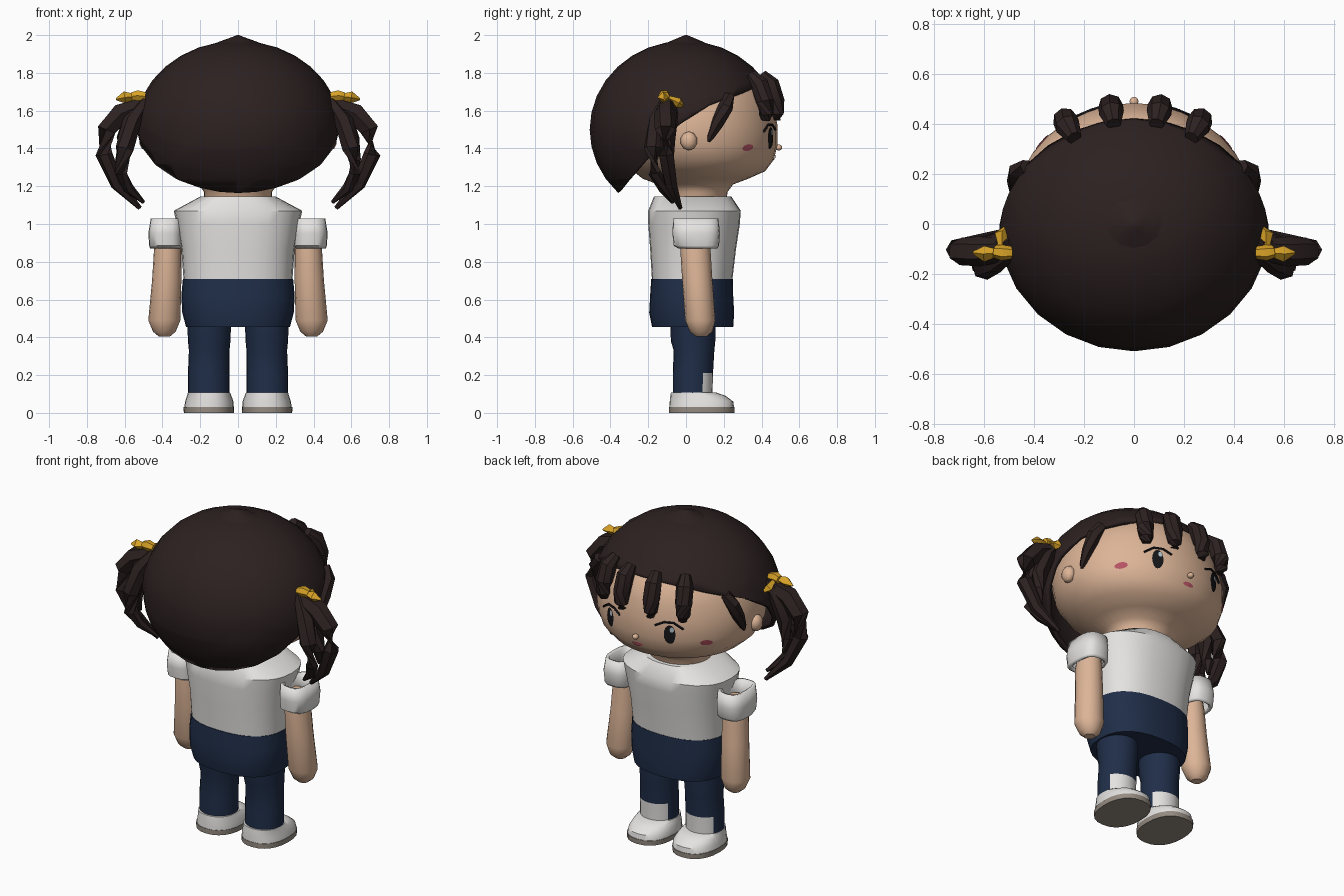
import bpy, bmesh, math
from mathutils import Vector, Matrix
from mathutils.bvhtree import BVHTree

if "Cube" in bpy.data.objects:
    bpy.data.objects.remove(bpy.data.objects["Cube"])


def material(name, *rgb):
    mat = bpy.data.materials.new(name)
    mat.use_nodes = True
    mat.diffuse_color = (*rgb, 1)
    shader = mat.node_tree.nodes["Principled BSDF"]
    shader.inputs["Base Color"].default_value = (*rgb, 1)
    shader.inputs["Roughness"].default_value = 0.8
    return mat


HAIR = material("dark brown hair", .026, .015, .015)
SKIN = material("skin", .72, .46, .31)
WHITE = material("white cloth", .78, .77, .75)
NAVY = material("navy cloth", .014, .027, .065)
YELLOW = material("yellow ribbon", .68, .36, .02)
PINK = material("pink", .48, .09, .13)
SOLE = material("grey brown sole", .3, .26, .22)
BLACK = material("black", .008, .008, .01)
SHINE = material("pale blue shine", .45, .55, .6)


def finish(name, bm, *mats, angle=40):
    bmesh.ops.recalc_face_normals(bm, faces=bm.faces)
    mesh = bpy.data.meshes.new(name)
    bm.to_mesh(mesh)
    bm.free()
    for mat in mats:
        mesh.materials.append(mat)
    obj = bpy.data.objects.new(name, mesh)
    bpy.context.collection.objects.link(obj)
    bpy.ops.object.select_all(action="DESELECT")
    obj.select_set(True)
    bpy.context.view_layer.objects.active = obj
    bpy.ops.object.shade_smooth_by_angle(angle=math.radians(angle))
    return obj


def skin_rings(bm, rings, caps=True):
    """Join successive vertex rings with quads."""
    for low, high in zip(rings, rings[1:]):
        for i in range(len(low)):
            j = (i + 1) % len(low)
            bm.faces.new((low[i], low[j], high[j], high[i]))
    if caps:
        bm.faces.new(rings[0])
        bm.faces.new(rings[-1])


def loft(spans, side=1, sides=20, power=2, caps=True):
    """Stack rounded sections given as z, x from, x to, y from, y to."""
    bm = bmesh.new()
    rings = []
    for z, x0, x1, y0, y1 in spans:
        ring = []
        for i in range(sides):
            a = math.tau * i / sides
            c, s = math.cos(a), math.sin(a)
            c = math.copysign(abs(c) ** (2 / power), c)
            s = math.copysign(abs(s) ** (2 / power), s)
            x = (x0 + x1 + (x1 - x0) * c) / 2
            y = (y0 + y1 + (y1 - y0) * s) / 2
            ring.append(bm.verts.new((side * x, y, z)))
        rings.append(ring)
    skin_rings(bm, rings, caps)
    return bm


def lock(name, mat, points, side=1, sides=6):
    """Faceted tapering strand through points x, y, z, radius."""
    bm = bmesh.new()
    centres = [Vector((side * p[0], p[1], p[2])) for p in points]
    rings = []
    for i, c in enumerate(centres):
        along = centres[min(i + 1, len(centres) - 1)] - centres[max(i - 1, 0)]
        turn = along.to_track_quat("Z", "Y")
        rings.append([bm.verts.new(c + turn @ Vector((
            points[i][3] * math.cos(math.tau * k / sides),
            points[i][3] * math.sin(math.tau * k / sides), 0))) for k in range(sides)])
    skin_rings(bm, rings)
    return finish(name, bm, mat, angle=35)


def ball(name, mat, centre, size, segments=12):
    bm = bmesh.new()
    bmesh.ops.create_uvsphere(bm, u_segments=segments, v_segments=segments // 2, radius=1)
    bm.transform(Matrix.Translation(centre) @ Matrix.Diagonal((*size, 1)))
    return finish(name, bm, mat)


# Head and neck
head = loft([(1.08, -.18, .18, -.11, .21), (1.17, -.18, .18, -.11, .22),
             (1.21, -.21, .21, -.15, .25), (1.24, -.29, .29, -.23, .33),
             (1.28, -.38, .38, -.28, .42), (1.34, -.45, .45, -.34, .465),
             (1.42, -.485, .485, -.4, .485), (1.52, -.49, .49, -.43, .485),
             (1.62, -.47, .47, -.42, .465), (1.72, -.42, .42, -.37, .43),
             (1.82, -.31, .31, -.26, .31)], sides=32)
bmesh.ops.recalc_face_normals(head, faces=head.faces)
face_tree = BVHTree.FromBMesh(head)
finish("head", head, SKIN, angle=50)


def face_point(x, z, lift):
    spot, normal, _, _ = face_tree.ray_cast(Vector((x, 2, z)), Vector((0, -1, 0)))
    return spot + normal * lift


def decal(name, mat, x, z, width, height, lift=.005):
    """Thin oval that follows the curve of the face."""
    bm = bmesh.new()
    rings = []
    for scale in (.1, .6, 1):
        rings.append([bm.verts.new(face_point(
            x + scale * width / 2 * math.cos(math.tau * i / 16),
            z + scale * height / 2 * math.sin(math.tau * i / 16), lift)) for i in range(16)])
    skin_rings(bm, rings, caps=False)
    bm.faces.new(rings[0])
    return finish(name, bm, mat)


# Hair cap, trimmed along a hairline that rises towards the face
bm = bmesh.new()
bmesh.ops.create_uvsphere(bm, u_segments=24, v_segments=16, radius=1)
bm.transform(Matrix.Translation((0, -.005, 1.5)) @ Matrix.Diagonal((.545, .505, .47, 1)))
hairline = [(-.37, 1.15), (-.05, 1.52), (.12, 1.63), (.46, 1.76)]
cuts = []
for (y0, z0), (y1, z1) in zip(hairline, hairline[1:]):
    spot, normal = Vector((0, y0, z0)), Vector((0, z0 - z1, y1 - y0))
    cuts.append((spot, normal))
    bmesh.ops.bisect_plane(bm, geom=bm.verts[:] + bm.edges[:] + bm.faces[:],
                           plane_co=spot, plane_no=normal)
below = [f for f in bm.faces
         if all((f.calc_center_median() - p).dot(n) < 0 for p, n in cuts)]
bmesh.ops.delete(bm, geom=below, context="FACES")
cap = finish("hair_cap", bm, HAIR)
shell = cap.modifiers.new("thickness", "SOLIDIFY")
shell.thickness, shell.offset = .025, -1

# Crown tuft
finish("hair_crown", loft([(1.94, -.16, .16, -.14, .14), (1.965, -.1, .1, -.09, .09),
                           (1.99, -.03, .03, -.03, .03), (2, -.006, .006, -.006, .006)],
                          sides=12), HAIR)

# Fringe
for i, x in enumerate((-.265, -.09, .1, .255)):
    back = .055 if abs(x) > .2 else 0
    lock(f"fringe_lock_{i + 1}", HAIR,
         [(x * .9, .4 - back, 1.79, .03), (x, .445 - back, 1.74, .05),
          (x * 1.04, .472 - back, 1.65, .05), (x * 1.04, .478 - back, 1.58, .04),
          (x * 1.02, .475 - back, 1.55, .025)], sides=8)

# Shirt and shorts
finish("shirt", loft([(.7, -.288, .288, -.18, .245), (.87, -.3, .3, -.19, .265),
                      (1, -.325, .325, -.2, .285), (1.07, -.34, .34, -.2, .29),
                      (1.145, -.2, .2, -.17, .24)], sides=28, power=2.4), WHITE)
finish("shorts", loft([(.455, -.275, .275, -.18, .25), (.53, -.295, .295, -.195, .255),
                       (.62, -.3, .3, -.19, .25), (.71, -.292, .292, -.184, .248)],
                      sides=28, power=2.4), NAVY)

for side, label in ((1, "left"), (-1, "right")):
    # Arm and rolled sleeve
    finish(label + "_arm", loft([(.405, .36, .42, .05, .11), (.43, .33, .45, .02, .14),
                                 (.49, .305, .475, -.005, .155), (.7, .3, .455, -.02, .14),
                                 (.86, .3, .445, -.03, .13), (.96, .3, .43, -.02, .12)],
                                side, sides=16), SKIN)
    cuff = finish(label + "_sleeve", loft(
        [(.87, .305, .465, -.04, .165), (.885, .295, .47, -.065, .175),
         (.95, .295, .475, -.072, .18), (1.03, .3, .462, -.068, .172)],
        side, power=2.8, caps=False), WHITE)
    rim = cuff.modifiers.new("thickness", "SOLIDIFY")
    rim.thickness, rim.offset = .02, -1

    # Trouser leg with a pale panel over the instep
    leg = finish(label + "_leg", loft(
        [(.09, .045, .265, -.07, .14), (.21, .045, .265, -.07, .143),
         (.33, .045, .26, -.065, .15), (.38, .04, .265, -.08, .155),
         (.52, .035, .27, -.085, .155)], side, sides=24), NAVY, WHITE)
    for face in leg.data.polygons:
        if face.center.z < .21 and face.normal.y > .4:
            face.material_index = 1

    # Shoe
    finish(label + "_shoe", loft([(.028, .022, .285, -.088, .255), (.06, .024, .28, -.086, .25),
                                  (.09, .035, .27, -.083, .21), (.108, .042, .265, -.08, .16)],
                                 side, sides=24, power=2.3), WHITE)
    finish(label + "_sole", loft([(0, .022, .287, -.09, .257), (.03, .02, .288, -.09, .258)],
                                 side, sides=24, power=2.3), SOLE)

    # Ear and face details
    ball(label + "_ear", SKIN, (side * .49, .015, 1.44), (.035, .045, .05), 10)
    decal(label + "_eye", BLACK, side * .2, 1.455, .06, .115)
    decal(label + "_eye_shine", SHINE, side * .2 - .012, 1.485, .022, .032, .008)
    decal(label + "_cheek", PINK, side * .365, 1.405, .05, .035)
    lash = [face_point(side * x, z, .003) for x, z in
            ((.12, 1.5), (.17, 1.525), (.22, 1.525), (.27, 1.49))]
    lock(label + "_lash", BLACK, [(*p, .007) for p in lash], sides=5)

    # Loose strand in front of the ear
    lock(label + "_side_strand", HAIR,
         [(.43, .23, 1.68, .03), (.465, .21, 1.62, .04), (.475, .165, 1.53, .035),
          (.48, .13, 1.46, .02), (.48, .12, 1.435, .008)], side)

    # Pigtail of three strands
    lock(label + "_pigtail_outer", HAIR,
         [(.48, -.1, 1.64, .04), (.62, -.11, 1.585, .06), (.695, -.11, 1.5, .055),
          (.71, -.105, 1.37, .045), (.64, -.08, 1.21, .035), (.52, -.03, 1.085, .012)], side)
    lock(label + "_pigtail_inner", HAIR,
         [(.49, -.11, 1.65, .03), (.56, -.15, 1.55, .05), (.6, -.175, 1.4, .05),
          (.62, -.165, 1.27, .035), (.58, -.12, 1.19, .028), (.5, -.07, 1.115, .01)], side)
    lock(label + "_pigtail_front", HAIR,
         [(.5, -.09, 1.66, .03), (.56, -.085, 1.58, .045), (.6, -.1, 1.45, .045),
          (.62, -.1, 1.34, .035), (.61, -.08, 1.25, .012)], side)

    # Ribbon bow
    lock(label + "_bow_knot", YELLOW, [(.49, -.115, 1.675, .025), (.53, -.115, 1.68, .032),
                                       (.56, -.11, 1.675, .025)], side)
    lock(label + "_bow_outer", YELLOW, [(.54, -.115, 1.675, .012), (.6, -.12, 1.67, .032),
                                        (.645, -.115, 1.66, .006)], side, sides=4)
    lock(label + "_bow_front", YELLOW, [(.53, -.1, 1.67, .012), (.53, -.04, 1.64, .028),
                                        (.515, -.015, 1.625, .008)], side, sides=4)

# Nose and mouth
ball("nose", SKIN, (0, .49, 1.405), (.018, .02, .016))
decal("mouth", PINK, 0, 1.355, .07, .025)
